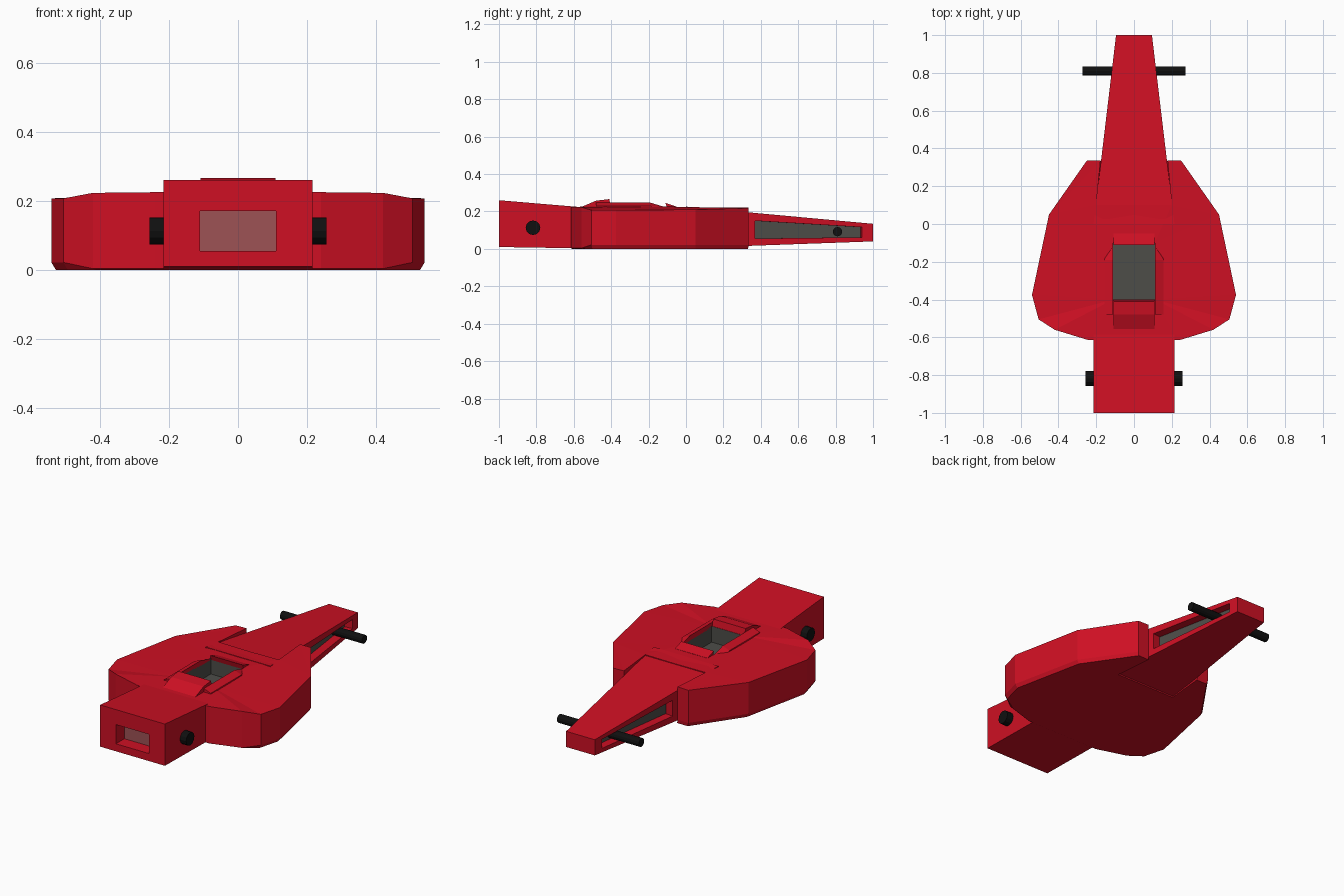
import bpy, bmesh, math
from mathutils import Vector, Matrix

if "Cube" in bpy.data.objects:
    bpy.data.objects.remove(bpy.data.objects["Cube"])


def material(name, rgb):
    m = bpy.data.materials.new(name)
    m.diffuse_color = (*rgb, 1)
    m.use_nodes = True
    m.node_tree.nodes["Principled BSDF"].inputs["Base Color"].default_value = m.diffuse_color
    return m


RED = material("red paint", (0.62, 0.005, 0.017))
GREY = material("dark grey", (0.075, 0.075, 0.066))
PINK = material("dusty pink grey", (0.34, 0.085, 0.09))
BLACK = material("black", (0.005, 0.005, 0.005))


def finish(bm, name, mats):
    bmesh.ops.recalc_face_normals(bm, faces=bm.faces)
    me = bpy.data.meshes.new(name)
    bm.to_mesh(me)
    bm.free()
    for m in mats:
        me.materials.append(m)
    ob = bpy.data.objects.new(name, me)
    bpy.context.collection.objects.link(ob)
    return ob


def tapered_box(a, b):
    """Box between two stations (y, half width, bottom z, top z)."""
    bm = bmesh.new()
    pts = [(sx * w, y, z) for y, w, lo, hi in (a, b)
           for sx, z in ((-1, lo), (1, lo), (1, hi), (-1, hi))]
    v = [bm.verts.new(p) for p in pts]
    for f in ((0, 1, 2, 3), (4, 5, 6, 7), (0, 1, 5, 4), (1, 2, 6, 5), (2, 3, 7, 6), (3, 0, 4, 7)):
        bm.faces.new([v[i] for i in f])
    bmesh.ops.recalc_face_normals(bm, faces=bm.faces)
    return bm


def recess(bm, face, corners, depth):
    """Sink a window with the given corners into a face; its floor gets material 1."""
    n = face.normal.copy()
    old = [v.co.copy() for v in face.verts]
    bmesh.ops.inset_individual(bm, faces=[face], thickness=0.005, depth=0)
    left = list(corners)
    for v in face.verts:
        near = min(old, key=lambda o: (o - v.co).length)
        v.co = min(left, key=lambda c: (Vector(c) - near).length)
        left.remove(tuple(v.co) if tuple(v.co) in left else
                    min(left, key=lambda c: (Vector(c) - v.co).length))
    new = bmesh.ops.extrude_discrete_faces(bm, faces=[face])["faces"][0]
    for v in new.verts:
        v.co -= n * depth
    new.material_index = 1


def facing(bm, d):
    return max(bm.faces, key=lambda f: f.normal.dot(Vector(d)))


# Tail block with a sunken window
bm = tapered_box((-1, 0.215, 0.01, 0.26), (-0.5, 0.215, 0.002, 0.218))
recess(bm, facing(bm, (0, -1, 0)),
       [(x, -1, z) for x in (-0.11, 0.11) for z in (0.055, 0.17)], 0.08)
finish(bm, "tail_block", [RED, PINK])


# Long nose with sunken side panels
def nose_half_width(y):
    return 0.175 + (y - 0.33) * (0.095 - 0.175) / 0.67


bm = tapered_box((0, nose_half_width(0), 0.004, 0.226), (1, 0.095, 0.04, 0.134))
for s in (-1, 1):
    recess(bm, facing(bm, (s, 0, 0)),
           [(s * nose_half_width(y), y, z) for y, z in
            ((0.37, 0.055), (0.37, 0.15), (0.94, 0.062), (0.94, 0.116))], 0.05)
finish(bm, "nose", [RED, GREY])

# Wide centre body: right half outline (x, y, top z), back to front
outline = [(0, -.615, .225), (.24, -.615, .225), (.42, -.56, .223), (.505, -.505, .207),
           (.54, -.375, .207), (.45, .05, .21), (.25, .335, .218), (.178, .335, .22),
           (.2, .1, .222), (0, .1, .22)]
hole = [(0, -.4), (.11, -.4), (.11, -.1), (0, -.1)]
bm = bmesh.new()
P = [bm.verts.new(p) for p in outline]
edge = [bm.verts.new((x, y, 0.022 if x > 0.45 or y > 0 else 0.004)) for x, y, z in outline]
base = [bm.verts.new((x * 0.975, y * 0.99, 0)) for x, y, z in outline]
H = [bm.verts.new((x, y, 0.226)) for x, y in hole]
F = [bm.verts.new((x, y, 0.13)) for x, y in hole]
for upper, lower in ((P, edge), (edge, base)):
    for i in range(len(P) - 1):
        bm.faces.new((upper[i], lower[i], lower[i + 1], upper[i + 1]))
bm.faces.new(base)
for f in ((P[0], P[1], H[1], H[0]), (P[1], P[2], H[1]), (P[2], P[3], H[1]), (P[3], P[4], H[1]),
          (P[4], H[2], H[1]), (P[4], P[5], H[2]), (P[5], P[8], H[2]),
          (P[5], P[6], P[7]), (P[5], P[7], P[8]), (P[8], P[9], H[3], H[2])):
    bm.faces.new(f)
# Open cockpit well
well = [bm.faces.new((H[i], H[i + 1], F[i + 1], F[i])) for i in range(3)] + [bm.faces.new(F)]
for f in well:
    f.material_index = 1
bmesh.ops.mirror(bm, geom=bm.verts[:] + bm.edges[:] + bm.faces[:], axis='X', merge_dist=0.0005)
finish(bm, "centre_body", [RED, GREY])


# Raised cockpit surround
def hull(name, pts):
    bm = bmesh.new()
    for p in pts:
        bm.verts.new(p)
    bmesh.ops.convex_hull(bm, input=bm.verts)
    bmesh.ops.dissolve_limit(bm, angle_limit=0.01, verts=bm.verts, edges=bm.edges)
    finish(bm, name, [RED])


def across(profile, w=0.108):
    return [(x, y, z) for x in (-w, w) for y, z in profile]


hull("headrest", across([(-.56, .215), (-.56, .224), (-.48, .258), (-.41, .266), (-.4, .215)]))
hull("windscreen_lip", across([(-.1, .215), (-.11, .246), (-.05, .226), (-.05, .215)]))
for s, side in ((-1, "left"), (1, "right")):
    hull(side + "_cockpit_rim",
         [(s * x, y, z) for x, y, z in
          ((.11, -.48, .215), (.16, -.48, .215), (.11, -.1, .215), (.155, -.17, .215),
           (.11, -.48, .247), (.11, -.19, .247), (.11, -.12, .226),
           (.155, -.48, .23), (.155, -.19, .23))])


# Axles
def axle(name, y, z, r, half):
    bm = bmesh.new()
    bmesh.ops.create_cone(bm, cap_ends=True, segments=12, radius1=r, radius2=r, depth=2 * half,
                          matrix=Matrix.Translation((0, y, z)) @ Matrix.Rotation(math.pi / 2, 4, 'Y'))
    finish(bm, name, [BLACK])


axle("front_axle", 0.81, 0.092, 0.025, 0.272)
axle("rear_axle", -0.818, 0.113, 0.039, 0.256)
